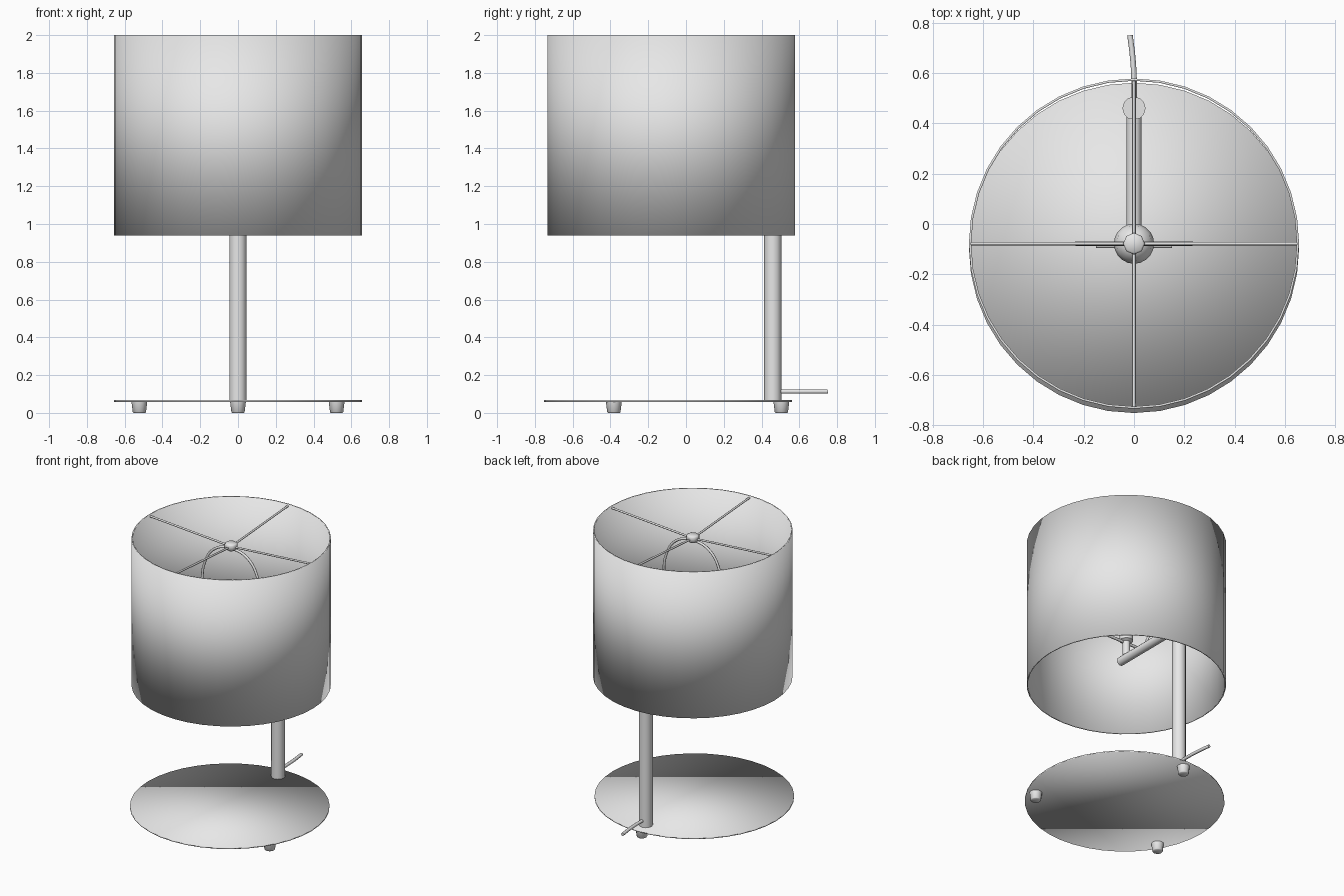
import bpy
import math
from mathutils import Vector

cube = bpy.data.objects.get("Cube")
if cube:
    bpy.data.objects.remove(cube, do_unlink=True)

GREY = (0.8, 0.8, 0.8, 1.0)
grey = bpy.data.materials.new("light grey")
grey.use_nodes = True
grey.diffuse_color = GREY
grey.node_tree.nodes["Principled BSDF"].inputs["Base Color"].default_value = GREY

AXIS_Y = -0.078   # centre line of the shade
POST_Y = 0.46
BASE_Y = -0.095
RADIUS = 0.656
ALL_ROUND = 180   # smooth across every edge, rims included


def smooth(obj, angle):
    bpy.ops.object.select_all(action="DESELECT")
    obj.select_set(True)
    bpy.context.view_layer.objects.active = obj
    bpy.ops.object.shade_smooth_by_angle(angle=math.radians(angle))


def lathe(name, profile, x, y, sides, closed=False, angle=50):
    """Spin a (radius, height) profile around a vertical axis."""
    verts, faces = [], []
    for i in range(sides):
        a = 2 * math.pi * i / sides
        verts += [(r * math.cos(a), r * math.sin(a), z) for r, z in profile]
    n = len(profile)
    for i in range(sides):
        j = (i + 1) % sides
        for k in range(n if closed else n - 1):
            m = (k + 1) % n
            faces.append((i * n + k, j * n + k, j * n + m, i * n + m))
    if not closed:
        faces.append([i * n for i in reversed(range(sides))])
        faces.append([i * n + n - 1 for i in range(sides)])
    mesh = bpy.data.meshes.new(name)
    mesh.from_pydata(verts, [], faces)
    mesh.materials.append(grey)
    obj = bpy.data.objects.new(name, mesh)
    obj.location = (x, y, 0)
    bpy.context.collection.objects.link(obj)
    smooth(obj, angle)


def rod(name, start, end, radius, sides=12):
    """Straight round bar between two points."""
    a, b = Vector(start), Vector(end)
    bpy.ops.mesh.primitive_cylinder_add(
        vertices=sides, radius=radius, depth=(b - a).length, location=(a + b) / 2)
    obj = bpy.context.object
    obj.name = name
    obj.rotation_euler = (b - a).to_track_quat("Z", "Y").to_euler()
    obj.data.materials.append(grey)
    smooth(obj, 60)


def wire(name, points, radius):
    """Smooth bent wire through the points."""
    curve = bpy.data.curves.new(name, "CURVE")
    curve.dimensions = "3D"
    curve.bevel_depth = radius
    curve.bevel_resolution = 2
    curve.resolution_u = 6
    curve.use_fill_caps = True
    spline = curve.splines.new("BEZIER")
    spline.bezier_points.add(len(points) - 1)
    for bp, co in zip(spline.bezier_points, points):
        bp.co = co
        bp.handle_left_type = bp.handle_right_type = "AUTO"
    curve.materials.append(grey)
    bpy.context.collection.objects.link(bpy.data.objects.new(name, curve))


# Base plate and its three feet
lathe("base_plate", [(RADIUS, 0.058), (RADIUS, 0.068)], 0, BASE_Y, 40, angle=ALL_ROUND)
for name, x, y in (("back_foot", 0, 0.505), ("right_foot", -0.522, -0.382),
                   ("left_foot", 0.522, -0.382)):
    lathe(name, [(0.031, 0), (0.035, 0.004), (0.042, 0.06)], x, y, 12)

# Post, arm and power cord
lathe("post", [(0.046, 0.065), (0.046, 1.19)], 0, POST_Y, 12)
rod("arm", (0, POST_Y, 1.14), (0, -0.14, 1.14), 0.03)
wire("cord", [(0, POST_Y, 0.113), (0, 0.58, 0.113), (-0.005, 0.66, 0.113),
              (-0.016, 0.75, 0.113)], 0.011)

# Lamp holder and bulb
lathe("socket", [(0.025, 1.16), (0.025, 1.26), (0.045, 1.27), (0.045, 1.42)],
      0, AXIS_Y, 16)
lathe("bulb", [(0.035, 1.42), (0.045, 1.45), (0.07, 1.5), (0.08, 1.55),
               (0.07, 1.595), (0.04, 1.625), (0.008, 1.633)], 0, AXIS_Y, 20)

# Wire harp holding the shade
rod("harp_saddle", (-0.15, AXIS_Y - 0.008, 1.26), (0.15, AXIS_Y - 0.008, 1.26), 0.01, 8)
side = [(0.14, 1.26), (0.205, 1.42), (0.23, 1.6), (0.215, 1.76), (0.13, 1.89)]
loop = [(-x, z) for x, z in side] + [(0, 1.925)] + list(reversed(side))
wire("harp", [(x, AXIS_Y, z) for x, z in loop], 0.009)

# Drum shade
lathe("shade", [(RADIUS, 0.94), (RADIUS, 2.0), (RADIUS - 0.009, 2.0),
                (RADIUS - 0.009, 0.94)], 0, AXIS_Y, 40, closed=True, angle=ALL_ROUND)

# Spokes falling from the rim to the finial
for name, dx, dy in (("left_spoke", 1, 0), ("right_spoke", -1, 0),
                     ("back_spoke", 0, 1), ("front_spoke", 0, -1)):
    r = RADIUS - 0.006
    rod(name, (0, AXIS_Y, 1.94), (dx * r, AXIS_Y + dy * r, 1.986), 0.007, 8)
lathe("finial", [(0.025, 1.915), (0.043, 1.93), (0.043, 1.96), (0.036, 1.967)],
      0, AXIS_Y, 8)
